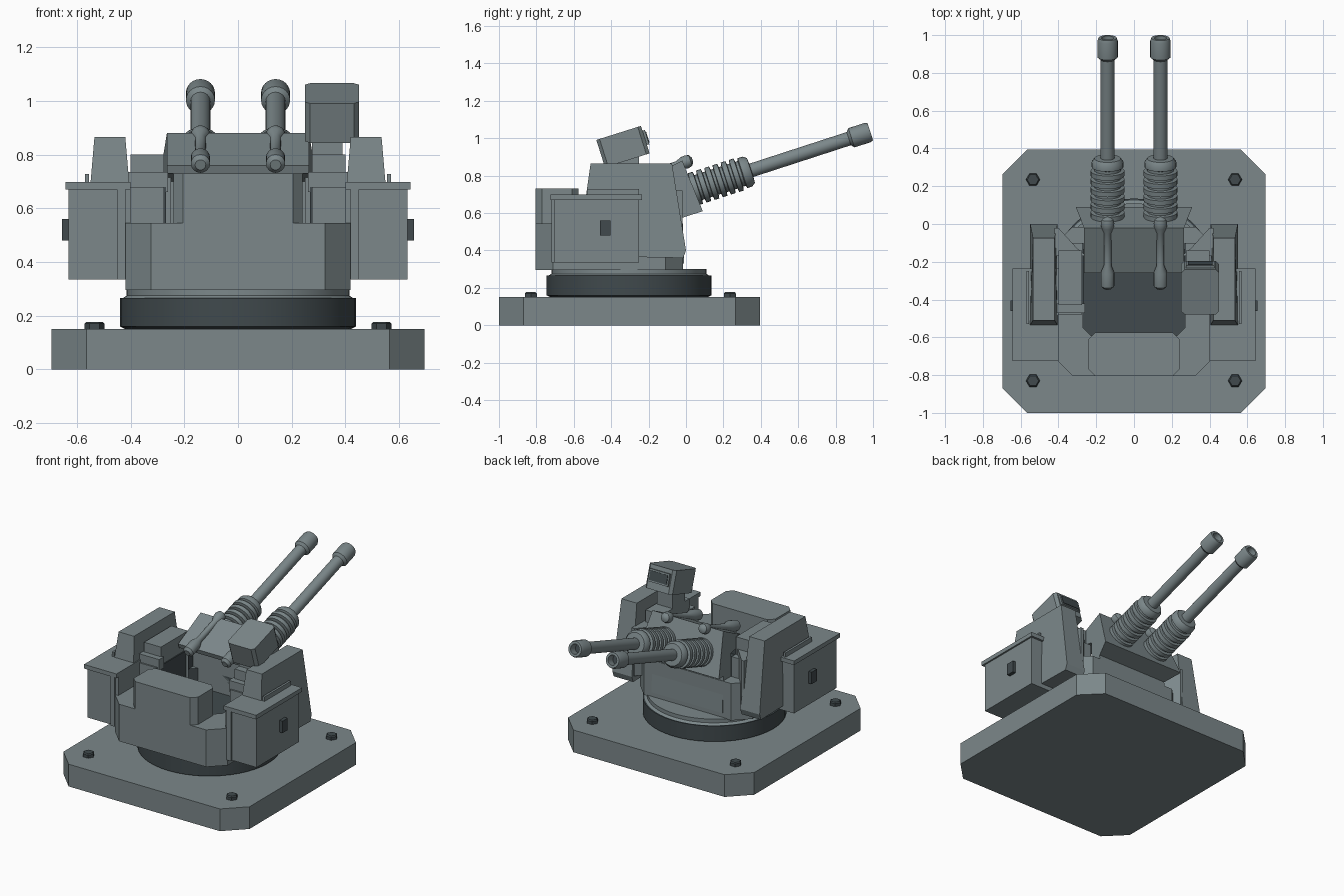
import bpy, bmesh, math
from mathutils import Matrix, Vector

cube = bpy.data.objects.get("Cube")
if cube:
    bpy.data.objects.remove(cube, do_unlink=True)


def material(name, rgb):
    m = bpy.data.materials.new(name)
    m.use_nodes = True
    m.diffuse_color = (*rgb, 1)
    m.node_tree.nodes["Principled BSDF"].inputs["Base Color"].default_value = (*rgb, 1)
    return m


GREY = material("armour grey", (0.2, 0.245, 0.255))
DARK = material("dark steel", (0.052, 0.068, 0.074))


def finish(name, bm, mat, smooth=False):
    bmesh.ops.recalc_face_normals(bm, faces=bm.faces)
    mesh = bpy.data.meshes.new(name)
    bm.to_mesh(mesh)
    bm.free()
    ob = bpy.data.objects.new(name, mesh)
    bpy.context.collection.objects.link(ob)
    mesh.materials.append(mat)
    if smooth:
        bpy.ops.object.select_all(action="DESELECT")
        ob.select_set(True)
        bpy.context.view_layer.objects.active = ob
        bpy.ops.object.shade_smooth_by_angle(angle=math.radians(35))
    return ob


def prism(name, points, lo, hi, mat=GREY, axis="z", edit=None):
    """Extrude an outline: plan points along z, or (y, z) points along x."""
    def place(p, h):
        return (p[0], p[1], h) if axis == "z" else (h, p[0], p[1])
    bm = bmesh.new()
    a = [bm.verts.new(place(p, lo)) for p in points]
    b = [bm.verts.new(place(p, hi)) for p in points]
    bm.faces.new(a)
    bm.faces.new(b)
    for i in range(len(a)):
        j = (i + 1) % len(a)
        bm.faces.new((a[i], a[j], b[j], b[i]))
    if edit:
        for v in bm.verts:
            edit(v.co)
    return finish(name, bm, mat)


def chamfered(x0, x1, y0, y1, c):
    return [(x0 + c, y0), (x1 - c, y0), (x1, y0 + c), (x1, y1 - c),
            (x1 - c, y1), (x0 + c, y1), (x0, y1 - c), (x0, y0 + c)]


def box(name, x, y, z, mat=GREY):
    x0, x1 = sorted(x)
    return prism(name, [(x0, y[0]), (x1, y[0]), (x1, y[1]), (x0, y[1])], *z, mat)


def lathe(name, profile, origin, mat=GREY, tilt=0.0, sides=24):
    """Turn (radius, height) points round an axis leaning forward by tilt."""
    bm = bmesh.new()
    rings = []
    for r, h in profile:
        rings.append([bm.verts.new((r * math.cos(t), r * math.sin(t), h))
                      for t in (2 * math.pi * i / sides for i in range(sides))])
    for a, b in zip(rings, rings[1:]):
        for i in range(sides):
            j = (i + 1) % sides
            bm.faces.new((a[i], a[j], b[j], b[i]))
    bm.faces.new(rings[0])
    bm.faces.new(rings[-1])
    bm.transform(Matrix.Translation(origin) @ Matrix.Rotation(-tilt, 4, "X"))
    return finish(name, bm, mat, sides > 8)


# Ground plate, bolts and slewing ring
prism("base_plate", chamfered(-0.695, 0.695, -1, 0.395, 0.13), 0, 0.15)
for x in (-0.535, 0.535):
    for y in (-0.83, 0.235):
        lathe("base_bolt", [(0.037, 0), (0.037, 0.02), (0.03, 0.027)], (x, y, 0.15), DARK, sides=6)
centre = (0, -0.305, 0)
lathe("slewing_ring", [(0.42, 0.15), (0.44, 0.16), (0.44, 0.265)], centre, DARK, sides=48)
lathe("turret_collar", [(0.43, 0.265), (0.415, 0.275), (0.415, 0.3)], centre, sides=48)

# Hull with a dark open crew well
hull = prism("turret_hull", chamfered(-0.42, 0.42, -0.805, -0.015, 0.095), 0.295, 0.545)
hull.data.materials.append(DARK)
well = prism("well_cutter", chamfered(-0.27, 0.27, -0.59, -0.1, 0.04), 0.42, 0.7)
well.data.materials.append(DARK)
for p in well.data.polygons:
    p.material_index = 1
well.hide_render = True
cut = hull.modifiers.new("crew_well", "BOOLEAN")
cut.operation = "DIFFERENCE"
cut.solver = "EXACT"
cut.object = well
bpy.context.view_layer.objects.active = hull
bpy.ops.object.modifier_apply(modifier=cut.name)
bpy.data.objects.remove(well, do_unlink=True)
prism("rear_bin", chamfered(-0.24, 0.24, -0.805, -0.575, 0.035), 0.54, 0.73)

# Gun housing: sloped roof, face square to the barrels, undercut front
housing = [(-0.26, 0.76), (-0.02, 0.88), (0.09, 0.61), (-0.02, 0.575),
           (-0.01, 0.33), (-0.1, 0.33), (-0.1, 0.7), (-0.25, 0.73)]


def flare(co):
    co.x *= 1 + max(0, co.y + 0.02) * 1.5 if co.z > 0.6 else 1


prism("gun_housing", housing, -0.265, 0.265, GREY, "x", flare)

# Parts on both sides
pod = [(-0.535, 0.37), (-0.535, 0.69), (-0.51, 0.865), (-0.075, 0.865), (0, 0.4), (-0.015, 0.36)]
for s, side in ((-1, "right"), (1, "left")):
    def taper(co):
        if co.z > 0.8:
            co.x += -s * 0.015 if abs(co.x) > 0.5 else s * 0.015

    def mirror(pts):
        return [(s * x, y) for x, y in pts]

    prism(side + "_armour_pod", pod, s * 0.405, s * 0.55, GREY, "x", taper)
    box(side + "_storage_box", (s * 0.4, s * 0.632), (-0.705, -0.25), (0.335, 0.675))
    box(side + "_box_lid", (s * 0.4, s * 0.643), (-0.725, -0.235), (0.67, 0.698))
    box(side + "_box_rear_trim", (s * 0.42, s * 0.45), (-0.72, -0.7), (0.335, 0.67))
    box(side + "_box_rail", (s * 0.555, s * 0.57), (-0.53, -0.25), (0.69, 0.728))
    box(side + "_latch", (s * 0.63, s * 0.655), (-0.46, -0.405), (0.48, 0.56), DARK)
    prism(side + "_cheek", mirror([(0.25, -0.17), (0.3, -0.13), (0.4, -0.02), (0.42, -0.02), (0.42, -0.17)]),
          0.4, 0.72)
    box(side + "_well_wall", (s * 0.275, s * 0.41), (-0.48, -0.1), (0.54, 0.68))
    box(side + "_well_lining", (s * 0.268, s * 0.276), (-0.47, -0.1), (0.54, 0.68), DARK)
    box(side + "_well_sill", (s * 0.26, s * 0.41), (-0.47, -0.42), (0.66, 0.735))
    box(side + "_ammo_box", (s * 0.275, s * 0.4), (-0.43, -0.14), (0.67, 0.8))

# Twin guns with ribbed recoil sleeves and hollow muzzles
TILT = math.radians(72)
sleeve = [(0.07, -0.06), (0.07, 0.035)]
for i in range(6):
    h = 0.04 + 0.046 * i
    sleeve += [(0.09, h), (0.09, h + 0.026), (0.07, h + 0.029), (0.07, h + 0.043)]
sleeve += [(0.084, 0.318), (0.084, 0.345), (0.07, 0.365), (0.03, 0.368)]
for x, side in ((-0.14, "right"), (0.14, "left")):
    root = (x, 0, 0.715)
    lathe(side + "_recoil_sleeve", sleeve, root, GREY, TILT)
    lathe(side + "_barrel", [(0.037, 0.35), (0.037, 0.94)], root, GREY, TILT)
    lathe(side + "_muzzle", [(0.037, 0.915), (0.054, 0.93), (0.054, 1.02), (0.048, 1.036),
                             (0.032, 1.036), (0.03, 0.98)], root, GREY, TILT)
    lathe(side + "_bore", [(0.03, 0.98), (0.03, 0.985)], root, DARK, TILT)
    # Recoil rod over the housing, ending in a round cap
    lathe(side + "_recoil_rod",
          [(0.02, -0.36), (0.036, -0.345), (0.036, -0.27), (0.02, -0.23), (0.02, -0.05),
           (0.033, -0.02), (0.036, 0.005), (0.03, 0.025), (0.012, 0.037)],
          (x, 0, 0.873), GREY, TILT, 16)

# Tilted sight on a pedestal, with a hooded lens
box("sight_pedestal", (0.275, 0.39), (-0.38, -0.25), (0.78, 0.92))
spin = Matrix.Translation((0.35, -0.337, 0.955)) @ Matrix.Rotation(math.radians(17.5), 4, "X")


def tilted(co):
    co.xyz = spin @ Vector(co)


prism("sight_body", chamfered(-0.1, 0.1, -0.125, 0.125, 0.018), -0.077, 0.077, edit=tilted)
for name, w, low, high, front, mat in (("sight_hood", 0.075, -0.03, 0.05, 0.138, GREY),
                                       ("sight_lens", 0.065, -0.02, 0.04, 0.142, DARK)):
    prism(name, [(-w, 0.11), (w, 0.11), (w, front), (-w, front)], low, high, mat, edit=tilted)
